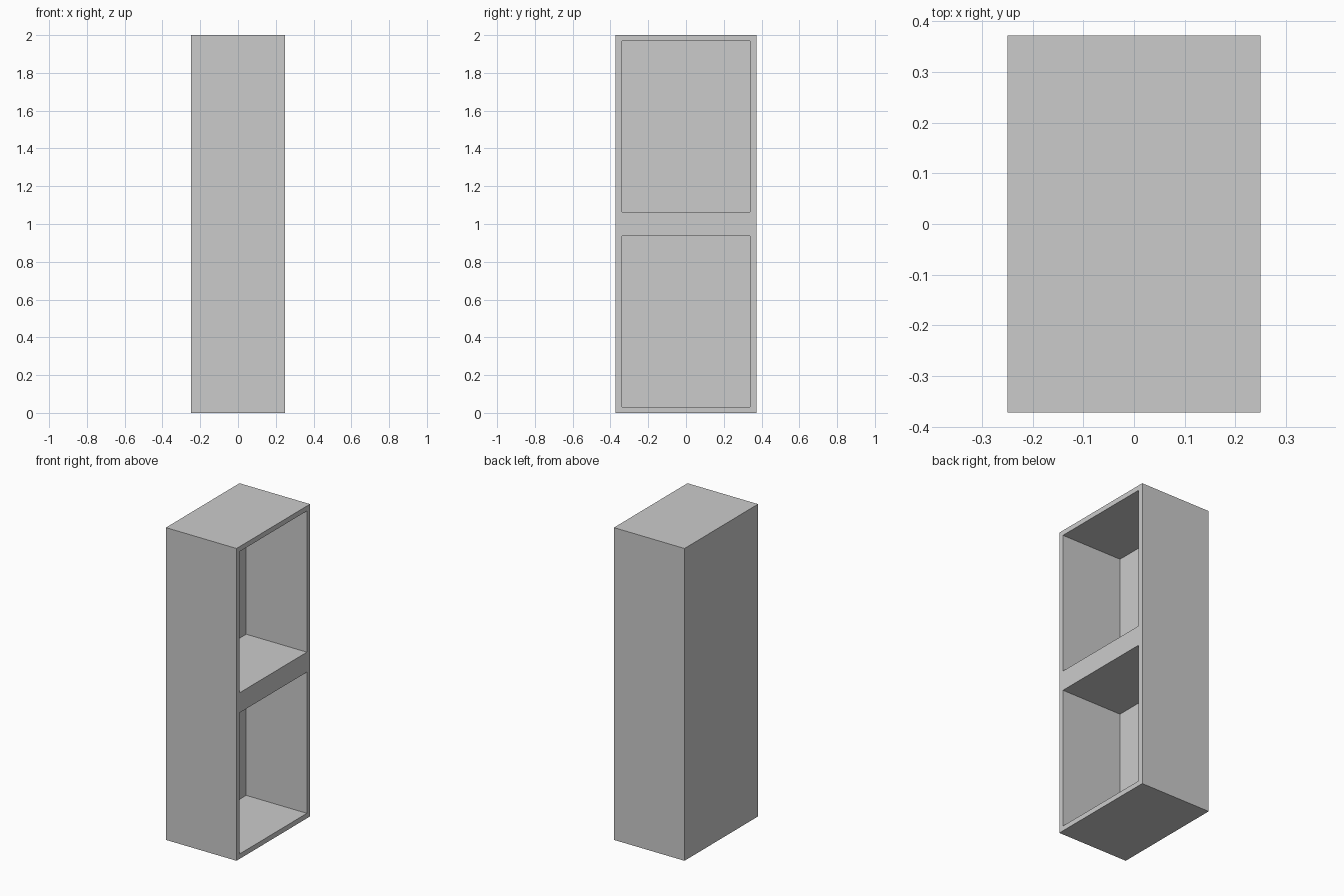
import bpy

if "Cube" in bpy.data.objects:
    bpy.data.objects.remove(bpy.data.objects["Cube"])

W, D, H = 0.5, 0.744, 2.0      # outer size in x, y, z
WALL = 0.032                   # side, top and bottom thickness
SHELF = 0.064                  # half thickness of the middle divider
BACK = -0.18                   # x position of the inner back surface


def box(name, lo, hi):
    centre = [(a + b) / 2 for a, b in zip(lo, hi)]
    bpy.ops.mesh.primitive_cube_add(size=1, location=centre)
    ob = bpy.context.object
    ob.name = name
    ob.scale = [b - a for a, b in zip(lo, hi)]
    bpy.ops.object.transform_apply(location=True, rotation=False, scale=True)
    return ob


# Solid cabinet body
cabinet = box("cabinet_body", (-W / 2, -D / 2, 0), (W / 2, D / 2, H))

# Two open compartments hollowed out from the +x side
for label, z0, z1 in (("lower", WALL, H / 2 - SHELF),
                      ("upper", H / 2 + SHELF, H - WALL)):
    cutter = box(label + "_compartment_cutter",
                 (BACK, -D / 2 + WALL, z0), (W / 2 + 0.1, D / 2 - WALL, z1))
    cutter.hide_render = True
    mod = cabinet.modifiers.new(label + "_compartment", 'BOOLEAN')
    mod.operation = 'DIFFERENCE'
    mod.solver = 'EXACT'
    mod.object = cutter
    bpy.context.view_layer.objects.active = cabinet
    bpy.ops.object.modifier_apply(modifier=mod.name)
    bpy.data.objects.remove(cutter)
